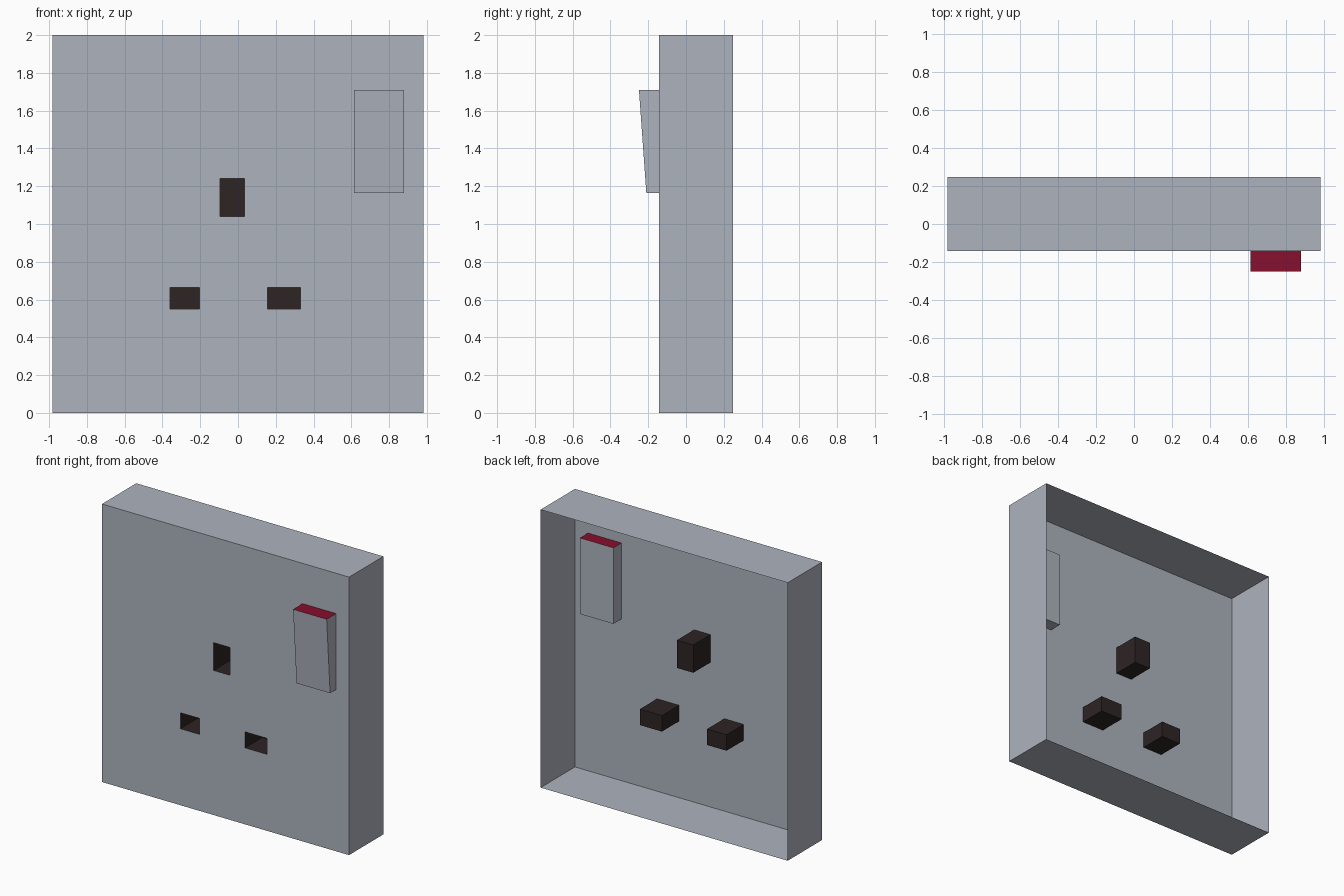
import bpy
import bmesh

cube = bpy.data.objects.get("Cube")
if cube:
    bpy.data.objects.remove(cube, do_unlink=True)


def srgb(*rgb):
    return tuple(((c / 255 + 0.055) / 1.055) ** 2.4 for c in rgb) + (1.0,)


def material(name, color):
    m = bpy.data.materials.new(name)
    m.use_nodes = True
    m.diffuse_color = color
    m.node_tree.nodes["Principled BSDF"].inputs["Base Color"].default_value = color
    return m


grey = material("pale grey", srgb(174, 179, 190))
red = material("dark red", srgb(136, 14, 46))
black = material("brown black", srgb(46, 36, 36))

W, FRONT, BACK, TOP = 0.983, -0.142, 0.248, 2.0
POCKET_BACK = FRONT + 0.195
SWITCH_BACK = FRONT + 0.092

# Openings as x0, x1, z0, z1
earth = (-0.095, 0.035, 1.04, 1.24)
right_pin = (-0.36, -0.205, 0.55, 0.665)
left_pin = (0.155, 0.33, 0.55, 0.665)
rocker = (0.613, 0.88, 1.163, 1.71)
openings = [earth, right_pin, left_pin, rocker]


def finish(bm, name, *mats):
    bmesh.ops.remove_doubles(bm, verts=bm.verts, dist=0.0001)
    bmesh.ops.recalc_face_normals(bm, faces=bm.faces)
    mesh = bpy.data.meshes.new(name)
    bm.to_mesh(mesh)
    bm.free()
    for m in mats:
        mesh.materials.append(m)
    obj = bpy.data.objects.new(name, mesh)
    bpy.context.collection.objects.link(obj)
    return obj


def quad(bm, *points):
    return bm.faces.new([bm.verts.new(p) for p in points])


def ring(rect, y_low, y_high):
    x0, x1, z0, z1 = rect
    return [(x0, y_low, z0), (x1, y_low, z0), (x1, y_high, z1), (x0, y_high, z1)]


def tube(bm, a, b):
    for i in range(4):
        j = (i + 1) % 4
        quad(bm, a[i], a[j], b[j], b[i])


# Face plate with cut openings
bm = bmesh.new()
xs = sorted({-W, W, *(v for o in openings for v in o[:2])})
zs = sorted({0, TOP, *(v for o in openings for v in o[2:])})
for x0, x1 in zip(xs, xs[1:]):
    for z0, z1 in zip(zs, zs[1:]):
        cx, cz = (x0 + x1) / 2, (z0 + z1) / 2
        if not any(o[0] < cx < o[1] and o[2] < cz < o[3] for o in openings):
            quad(bm, *ring((x0, x1, z0, z1), FRONT, FRONT))
finish(bm, "face_plate", grey)

# Thin side walls, open at the back
bm = bmesh.new()
outline = (-W, W, 0, TOP)
tube(bm, ring(outline, FRONT, FRONT), ring(outline, BACK, BACK))
finish(bm, "side_walls", grey)

# Pin sockets, closed at the back
for name, rect in (("earth_socket", earth), ("right_socket", right_pin),
                   ("left_socket", left_pin)):
    bm = bmesh.new()
    end = ring(rect, POCKET_BACK, POCKET_BACK)
    tube(bm, ring(rect, FRONT, FRONT), end)
    quad(bm, *end)
    finish(bm, name, black)

# Tilted rocker switch with a red top
bm = bmesh.new()
face = ring(rocker, -0.21, -0.249)
end = ring(rocker, SWITCH_BACK, SWITCH_BACK)
tube(bm, face, end)
quad(bm, *face)
quad(bm, *end)
switch = finish(bm, "rocker_switch", grey, red)
for p in switch.data.polygons:
    p.material_index = int(p.normal.z > 0.9)
